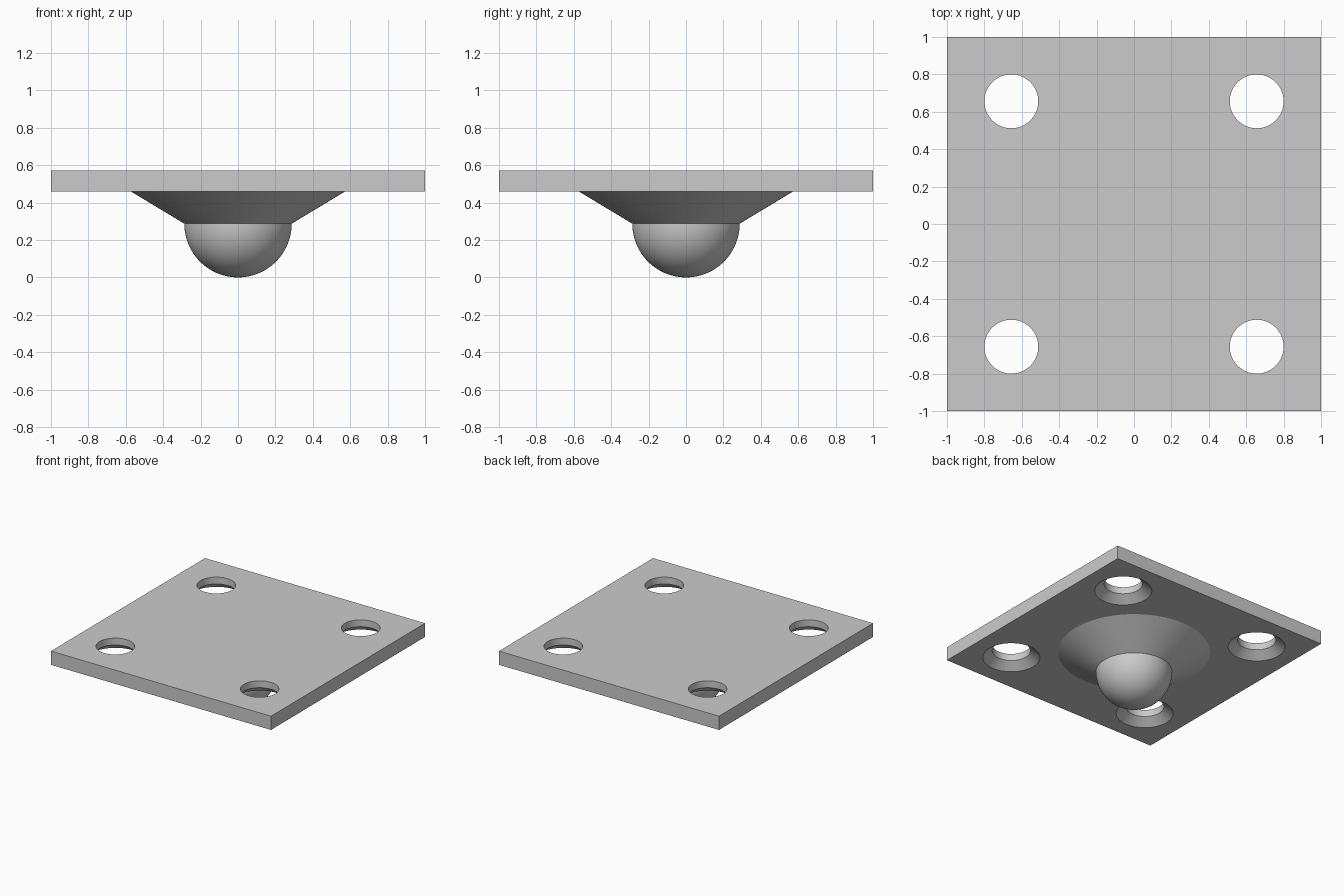
import bpy
import bmesh
from math import cos, sin, pi

old = bpy.data.objects.get("Cube")
if old:
    bpy.data.objects.remove(old, do_unlink=True)

# Overall dimensions
HALF = 1.0
TOP, PLATE_BOTTOM = 0.572, 0.459
BALL_RADIUS = 0.287
FLARE_RADIUS = 0.572
HOLE_OFFSET = 0.656
HOLE_RADIUS, SINK_RADIUS = 0.144, 0.215
SEGMENTS = 96

grey = bpy.data.materials.new("light_grey")
grey.use_nodes = True
colour = (0.6, 0.6, 0.6, 1)
grey.diffuse_color = colour
grey.node_tree.nodes["Principled BSDF"].inputs["Base Color"].default_value = colour


def make_object(name, bm):
    bmesh.ops.recalc_face_normals(bm, faces=bm.faces[:])
    mesh = bpy.data.meshes.new(name)
    bm.to_mesh(mesh)
    bm.free()
    mesh.materials.append(grey)
    obj = bpy.data.objects.new(name, mesh)
    bpy.context.collection.objects.link(obj)
    return obj


def activate(obj):
    bpy.ops.object.select_all(action="DESELECT")
    obj.select_set(True)
    bpy.context.view_layer.objects.active = obj


def smooth(obj):
    activate(obj)
    bpy.ops.object.shade_smooth_by_angle(angle=pi / 9)


def lathe(name, profile, location=(0, 0, 0)):
    """Spin (radius, height) points round z and close the open ends."""
    bm = bmesh.new()
    rings = []
    for r, z in profile:
        count = 1 if r < 1e-5 else SEGMENTS
        rings.append([bm.verts.new((r * cos(2 * pi * i / SEGMENTS),
                                    r * sin(2 * pi * i / SEGMENTS), z))
                      for i in range(count)])
    for a, b in zip(rings, rings[1:]):
        for i in range(SEGMENTS):
            j = (i + 1) % SEGMENTS
            if len(a) == 1:
                bm.faces.new((a[0], b[i], b[j]))
            else:
                bm.faces.new((a[i], a[j], b[j], b[i]))
    for ring in (rings[0], rings[-1]):
        if len(ring) > 1:
            bm.faces.new(ring)
    obj = make_object(name, bm)
    obj.location = location
    return obj


# Square mounting plate
bm = bmesh.new()
bmesh.ops.create_cube(bm, size=1)
bmesh.ops.scale(bm, verts=bm.verts[:], vec=(2 * HALF, 2 * HALF, TOP - PLATE_BOTTOM))
bmesh.ops.translate(bm, verts=bm.verts[:], vec=(0, 0, (TOP + PLATE_BOTTOM) / 2))
plate = make_object("mounting_plate", bm)

# Four screw holes, countersunk from below
middle = (TOP + PLATE_BOTTOM) / 2
slope = (SINK_RADIUS - HOLE_RADIUS) / (middle - PLATE_BOTTOM)
margin = 0.05
hole_profile = [(SINK_RADIUS + slope * margin, PLATE_BOTTOM - margin),
                (HOLE_RADIUS, middle), (HOLE_RADIUS, TOP + margin)]
for sx in (-1, 1):
    for sy in (-1, 1):
        cutter = lathe("hole_cutter", hole_profile,
                       (sx * HOLE_OFFSET, sy * HOLE_OFFSET, 0))
        cutter.hide_render = True
        cut = plate.modifiers.new("screw_hole", "BOOLEAN")
        cut.operation = "DIFFERENCE"
        cut.solver = "EXACT"
        cut.object = cutter
        activate(plate)
        bpy.ops.object.modifier_apply(modifier=cut.name)
        bpy.data.objects.remove(cutter, do_unlink=True)
smooth(plate)

# Flared collar and the half ball held under it
collar = lathe("flared_collar", [(BALL_RADIUS, BALL_RADIUS),
                                 (FLARE_RADIUS, PLATE_BOTTOM)])
smooth(collar)

STEPS = 24
arc = [(BALL_RADIUS * sin(pi / 2 * i / STEPS),
        BALL_RADIUS * (1 - cos(pi / 2 * i / STEPS))) for i in range(STEPS + 1)]
ball = lathe("half_ball", arc)
smooth(ball)
